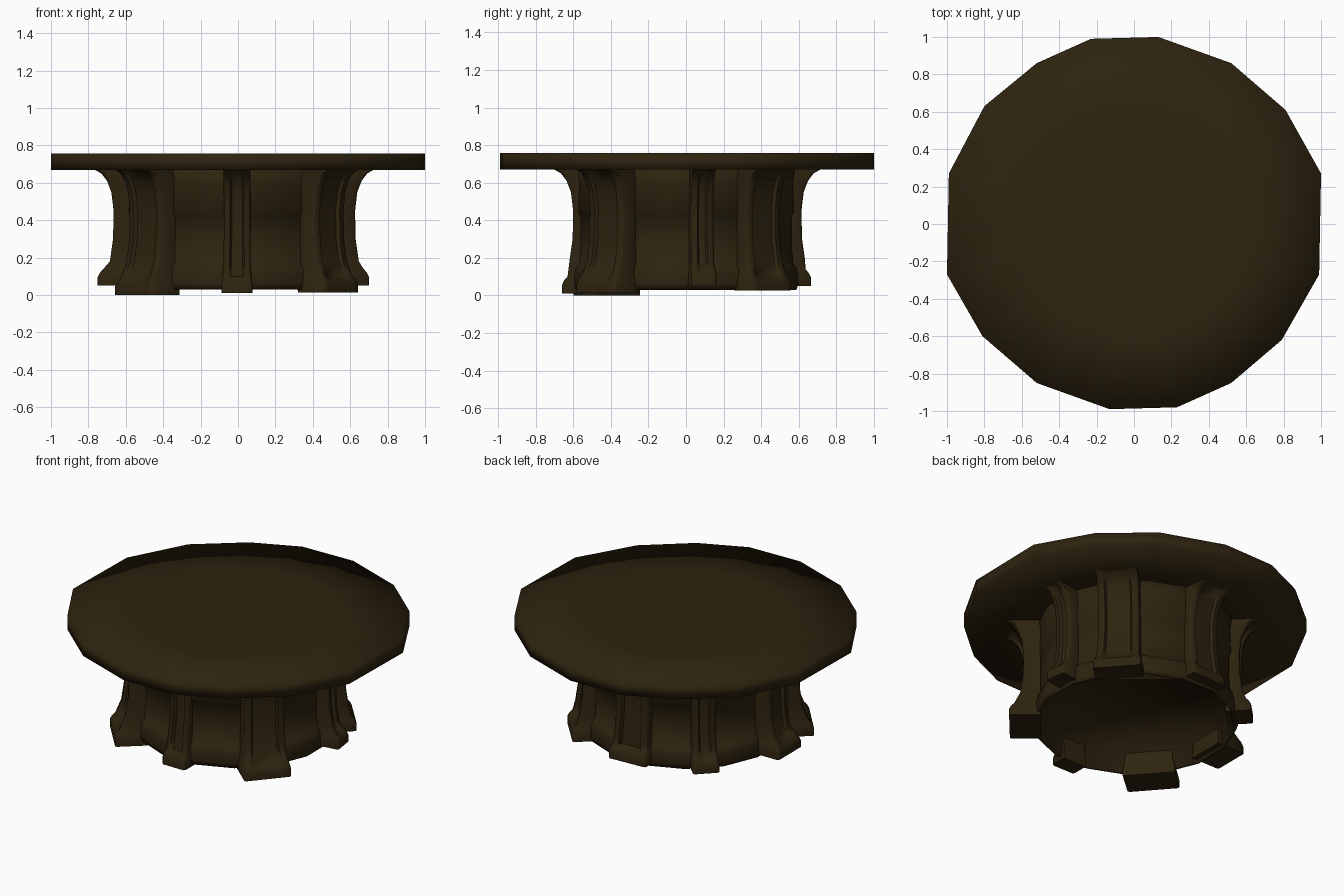
import bpy, bmesh, math
from mathutils import Vector

if "Cube" in bpy.data.objects:
    bpy.data.objects.remove(bpy.data.objects["Cube"])

wood = bpy.data.materials.new("dark brown wood")
wood.diffuse_color = (0.027, 0.0165, 0.0047, 1)
wood.use_nodes = True
wood.node_tree.nodes["Principled BSDF"].inputs["Base Color"].default_value = wood.diffuse_color


def finish(name, bm, angle=None):
    bmesh.ops.recalc_face_normals(bm, faces=bm.faces)
    me = bpy.data.meshes.new(name)
    bm.to_mesh(me)
    bm.free()
    me.materials.append(wood)
    ob = bpy.data.objects.new(name, me)
    bpy.context.collection.objects.link(ob)
    bpy.ops.object.select_all(action='DESELECT')
    bpy.context.view_layer.objects.active = ob
    ob.select_set(True)
    if angle is None:
        bpy.ops.object.shade_smooth()
    else:
        bpy.ops.object.shade_smooth_by_angle(angle=math.radians(angle))
    return ob


def skin(bm, rings):
    """Join successive rings of vertices with quads and cap both ends."""
    for a, b in zip(rings, rings[1:]):
        n = len(a)
        for i in range(n):
            bm.faces.new((a[i], a[(i + 1) % n], b[(i + 1) % n], b[i]))
    bm.faces.new(rings[0])
    bm.faces.new(rings[-1])


# Table top: slightly irregular sixteen-sided slab with a soft rim
outline = [(-0.23, 0.99), (0.13, 1.0), (0.52, 0.86), (0.81, 0.61),
           (1.0, 0.27), (0.99, -0.27), (0.79, -0.62), (0.52, -0.85),
           (0.23, -0.98), (-0.13, -0.99), (-0.52, -0.85), (-0.81, -0.6),
           (-1.0, -0.27), (-0.99, 0.27), (-0.8, 0.63), (-0.52, 0.86)]
bm = bmesh.new()
skin(bm, [[bm.verts.new((x * s, y * s, z)) for x, y in outline]
          for s, z in [(0.6, 0.67), (1, 0.67), (1, 0.757), (0.6, 0.757)]])
finish("table_top", bm)

# Drum base: lathed wall with a plinth, seams and a recessed underside
profile = [(0.575, 0.15), (0.585, 0.035), (0.60, 0.03), (0.61, 0.06),
           (0.605, 0.12), (0.595, 0.155), (0.58, 0.165), (0.572, 0.30),
           (0.572, 0.425), (0.585, 0.435), (0.58, 0.60), (0.59, 0.68)]
SEG = 16
bm = bmesh.new()
skin(bm, [[bm.verts.new((r * math.cos(2 * math.pi * (i + 0.5) / SEG) - 0.01,
                         r * math.sin(2 * math.pi * (i + 0.5) / SEG), z))
           for i in range(SEG)] for r, z in profile])
finish("drum_base", bm)


def leg(name, deg, reach, waist, width, bottom):
    """Curved bracket leg with raised side rims and a flared foot."""
    a = math.radians(deg)
    out = Vector((math.cos(a), math.sin(a), 0))
    side = Vector((-math.sin(a), math.cos(a), 0))
    # radius, height, width factor, panel depth
    path = [(reach, bottom, 1.0, 0), (reach, bottom + 0.045, 1.0, 0),
            (reach - 0.012, bottom + 0.07, 0.97, 0),
            (reach - 0.03, bottom + 0.09, 0.93, 0.02),
            (waist + 0.02, 0.18, 0.88, 0.02), (waist + 0.003, 0.30, 0.86, 0.02),
            (waist, 0.45, 0.86, 0.02), (waist + 0.012, 0.55, 0.86, 0.02),
            (waist + 0.035, 0.61, 0.86, 0.02), (waist + 0.065, 0.65, 0.86, 0.02),
            (waist + 0.11, 0.675, 0.86, 0.02)]
    rim = 0.033 if width < 0.2 else 0.042
    bm = bmesh.new()
    rings = []
    for r, z, f, d in path:
        h = width * f / 2
        section = [(0.55, -h), (r - 0.01, -h), (r, -h + 0.01), (r, -h + rim),
                   (r - d, -h + rim + 0.01), (r - d, h - rim - 0.01),
                   (r, h - rim), (r, h - 0.01), (r - 0.01, h), (0.55, h)]
        rings.append([bm.verts.new(out * p + side * q + Vector((0, 0, z)))
                      for p, q in section])
    skin(bm, rings)
    finish(name, bm, 50)


# Eight legs: angle, foot reach, waist radius, foot width, foot height
leg("front_leg", -90.5, 0.66, 0.60, 0.165, 0.01)
leg("front_right_leg", -41, 0.735, 0.65, 0.285, 0.015)
leg("right_leg", 8, 0.70, 0.625, 0.14, 0.05)
leg("back_right_leg", 41.5, 0.69, 0.625, 0.285, 0.025)
leg("back_leg", 93, 0.66, 0.61, 0.26, 0.05)
leg("back_left_leg", 135, 0.70, 0.63, 0.16, 0.04)
leg("left_leg", 180, 0.75, 0.665, 0.24, 0.05)
leg("front_left_leg", 221, 0.745, 0.66, 0.31, 0.0)
